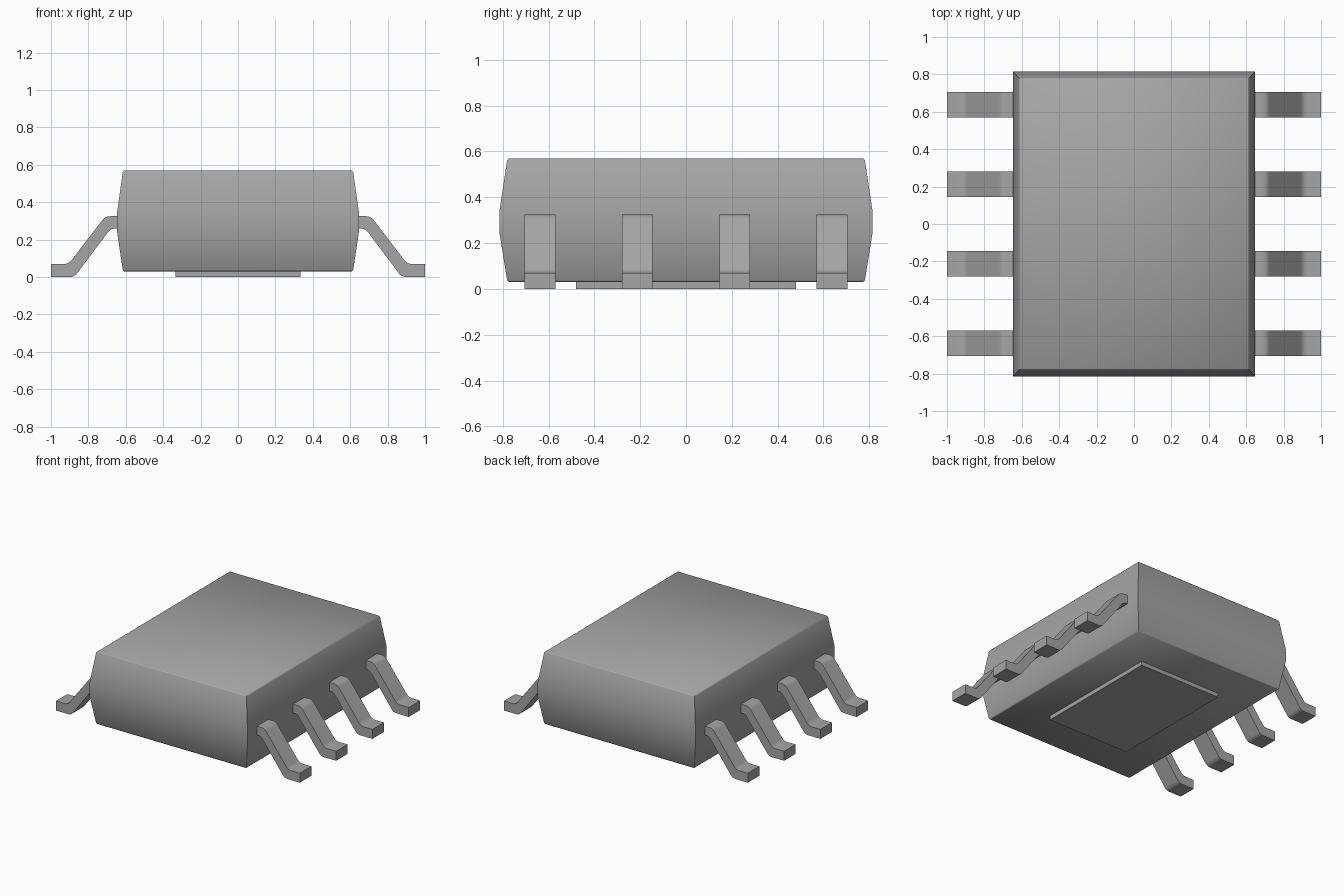
import bpy, bmesh, math
from mathutils import Vector

cube = bpy.data.objects.get("Cube")
if cube:
    bpy.data.objects.remove(cube, do_unlink=True)

grey = bpy.data.materials.new("mid_grey")
grey.use_nodes = True
colour = (0.38, 0.38, 0.38, 1)
grey.diffuse_color = colour
grey.node_tree.nodes["Principled BSDF"].inputs["Base Color"].default_value = colour


def finish(name, bm, angle):
    bmesh.ops.recalc_face_normals(bm, faces=bm.faces[:])
    mesh = bpy.data.meshes.new(name)
    bm.to_mesh(mesh)
    bm.free()
    mesh.materials.append(grey)
    obj = bpy.data.objects.new(name, mesh)
    bpy.context.collection.objects.link(obj)
    bpy.ops.object.select_all(action='DESELECT')
    obj.select_set(True)
    bpy.context.view_layer.objects.active = obj
    bpy.ops.object.shade_smooth_by_angle(angle=math.radians(angle))
    return obj


def loft(rings):
    """Bridge equal-length point rings and cap both ends."""
    bm = bmesh.new()
    loops = [[bm.verts.new(p) for p in ring] for ring in rings]
    for a, b in zip(loops, loops[1:]):
        for i in range(len(a)):
            j = (i + 1) % len(a)
            bm.faces.new((a[i], a[j], b[j], b[i]))
    bm.faces.new(loops[0])
    bm.faces.new(loops[-1])
    return bm


def rectangle(hx, hy, z):
    return [(sx * hx, sy * hy, z) for sx, sy in ((-1, -1), (1, -1), (1, 1), (-1, 1))]


def fillet(a, corner, b, radius, steps=4):
    """Rounded replacement for one profile corner."""
    c = Vector(corner)
    p, q = (c + (Vector(e) - c).normalized() * radius for e in (a, b))
    ts = [i / steps for i in range(steps + 1)]
    return [p * (1 - t) ** 2 + c * 2 * t * (1 - t) + q * t * t for t in ts]


# Package body: tapers away from its waist, with slightly eased rims
levels = [(0.608, 0.773, 0.03), (0.616, 0.781, 0.038), (0.648, 0.815, 0.25),
          (0.648, 0.815, 0.335), (0.616, 0.781, 0.562), (0.608, 0.773, 0.57)]
body = finish("package_body", loft([rectangle(*level) for level in levels]), 50)

# Thermal pad underneath
finish("thermal_pad", loft([rectangle(0.335, 0.48, z) for z in (0, 0.032)]), 30)

# Bent lead profile in x and z, rounded at its four bends
outline = [(0.635, 0.325), (0.71, 0.325), (0.905, 0.07), (1, 0.07),
           (1, 0), (0.875, 0), (0.68, 0.26), (0.635, 0.26)]
profile = []
for i, point in enumerate(outline):
    if i in (1, 2, 5, 6):
        profile += fillet(outline[i - 1], point, outline[i + 1], 0.025)
    else:
        profile.append(Vector(point))

# Four leads along each side
for side, label in ((1, "left"), (-1, "right")):
    for n in range(4):
        y = -0.6375 + n * 0.425
        rings = [[(side * p.x, y + dy, p.y) for p in profile] for dy in (-0.067, 0.067)]
        finish(f"{label}_lead_{n + 1}", loft(rings), 30)
